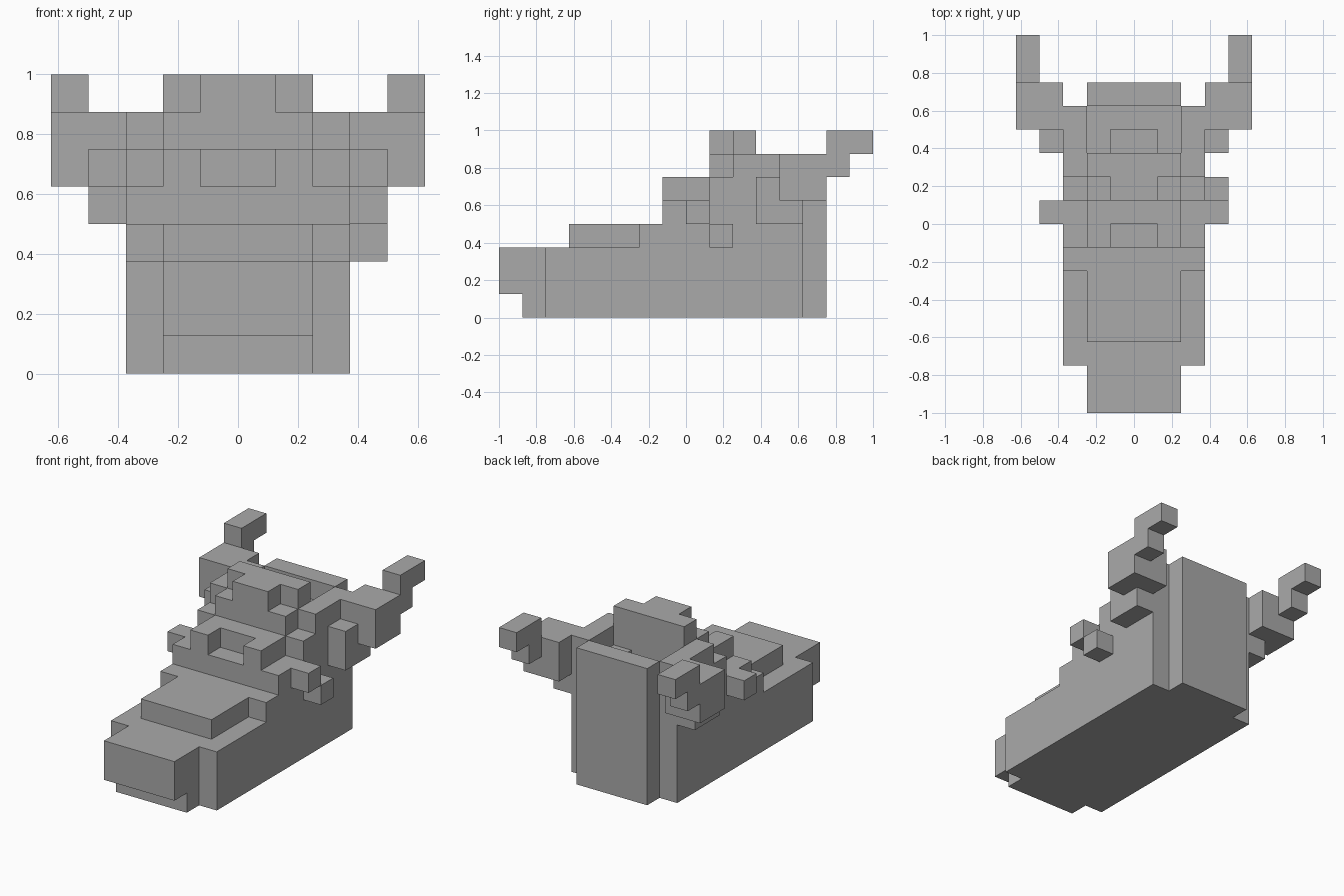
import bpy
import bmesh
from mathutils import Matrix, Vector

UNIT = 0.125  # edge length of one building block

default_cube = bpy.data.objects.get("Cube")
if default_cube:
    bpy.data.objects.remove(default_cube, do_unlink=True)

stone = bpy.data.materials.new("plain grey")
stone.use_nodes = True
stone.diffuse_color = (0.4, 0.4, 0.4, 1)
stone.node_tree.nodes["Principled BSDF"].inputs["Base Color"].default_value = stone.diffuse_color


def add_block(bm, x, y, z):
    """Add one box, given its ranges in block units."""
    low, high = (Vector(corner) * UNIT for corner in zip(x, y, z))
    place = Matrix.Translation((low + high) / 2) @ Matrix.Diagonal((*(high - low), 1))
    bmesh.ops.create_cube(bm, size=1, matrix=place)


def make_part(name, blocks, paired=False):
    """Build a part from boxes; a paired part is mirrored across x."""
    bm = bmesh.new()
    for block in blocks:
        add_block(bm, *block)
    mesh = bpy.data.meshes.new(name)
    bm.to_mesh(mesh)
    bm.free()
    mesh.materials.append(stone)
    part = bpy.data.objects.new(name, mesh)
    bpy.context.collection.objects.link(part)
    if paired:
        mirror = part.modifiers.new("Mirror", "MIRROR")
        mirror.use_mirror_merge = False
    return part


def centred(half_width, y, z):
    return ((-half_width, half_width), y, z)


# Muzzle with recessed chin
make_part("muzzle", [centred(2, (-8, -6), (1, 3)), centred(2, (-7, -6), (0, 1))])

# Long lower head, then the taller rear half
make_part("jaw", [centred(3, (-6, 5), (0, 3))])
make_part("skull", [centred(3, (-1, 5), (3, 5))])

# Raised plate on the snout and the step behind it
make_part("nose_plate", [centred(2, (-5, -2), (3, 4)), centred(3, (-2, -1), (3, 4))])

# Notched brow
make_part("brow", [centred(2, (0, 1), (5, 6))])
make_part("brow_ends", [((1, 2), (-1, 0), (5, 6))], paired=True)

# Stepped forehead and crown
make_part("forehead", [
    centred(3, (1, 3), (5, 6)),
    centred(2, (1, 2), (6, 7)),
    centred(3, (2, 3), (6, 7)),
])
make_part("crown", [centred(1, (1, 2), (7, 8)), centred(2, (2, 3), (7, 8))])

# Walls and floor around the hollow behind the crown
make_part("temples", [((1, 3), (3, 5), (5, 6)), ((2, 3), (3, 5), (6, 7))], paired=True)
make_part("hollow_floor", [centred(1, (4, 5), (5, 6))])

# Upright slab at the back of the head
make_part("back_slab", [centred(2, (5, 6), (0, 7))])

# Ears and horns
make_part("ears", [((3, 4), (3, 5), (4, 6))], paired=True)
make_part("horns", [
    ((3, 5), (4, 6), (5, 7)),
    ((4, 5), (6, 7), (6, 7)),
    ((4, 5), (6, 8), (7, 8)),
], paired=True)

# Cheek studs, with an extra one on the left
make_part("cheek_studs", [((3, 4), (0, 1), (4, 5))], paired=True)
make_part("left_lower_stud", [((3, 4), (1, 2), (3, 4))])
